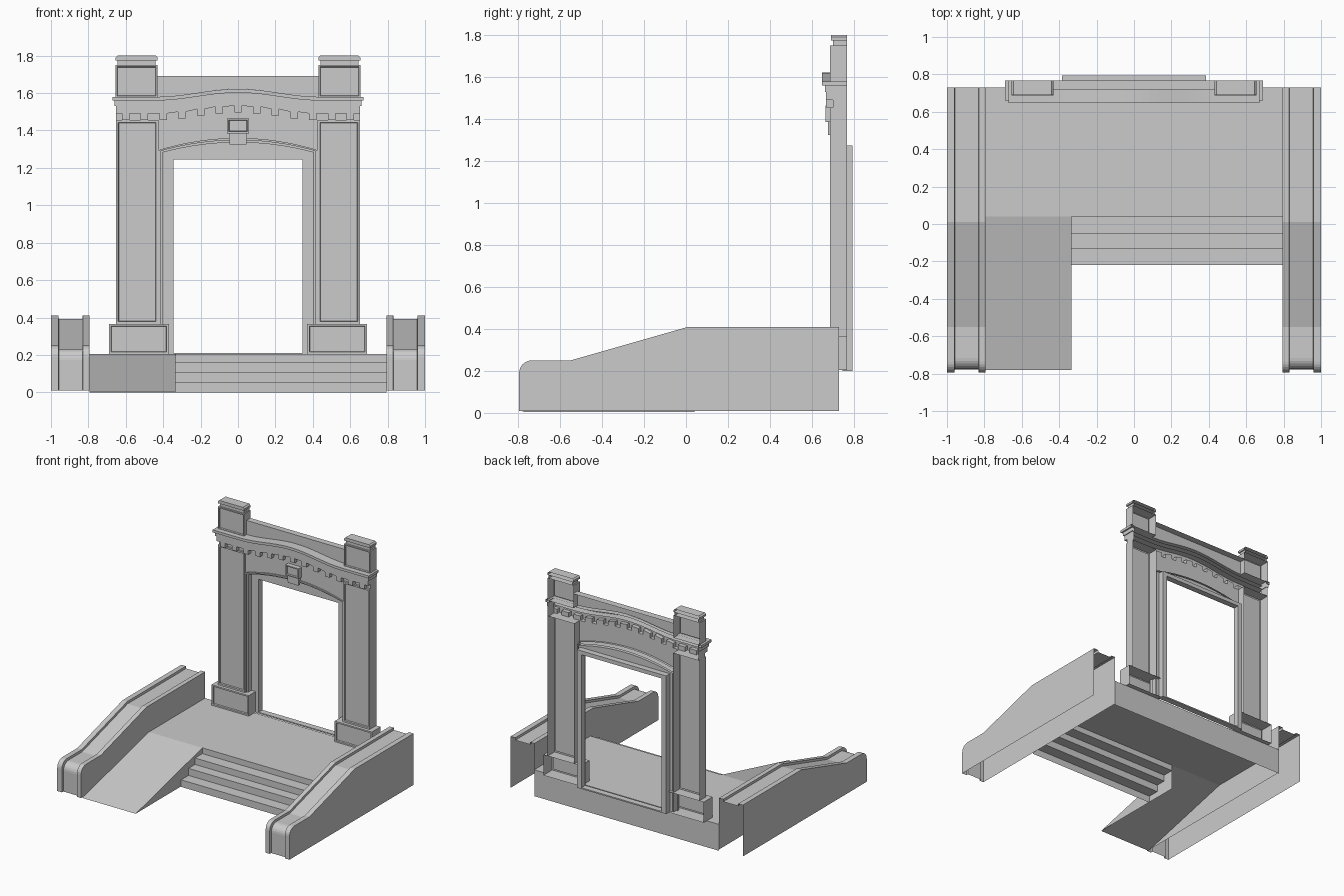
import bpy, bmesh
from math import cos, sin, pi

cube = bpy.data.objects.get("Cube")
if cube:
    bpy.data.objects.remove(cube)

stone = bpy.data.materials.new("pale_grey_stone")
stone.use_nodes = True
stone.diffuse_color = (0.6, 0.6, 0.6, 1)
bsdf = stone.node_tree.nodes["Principled BSDF"]
bsdf.inputs["Base Color"].default_value = (0.6, 0.6, 0.6, 1)
bsdf.inputs["Roughness"].default_value = 0.9


def finish(name, bm):
    mesh = bpy.data.meshes.new(name)
    bm.to_mesh(mesh)
    bm.free()
    mesh.materials.append(stone)
    obj = bpy.data.objects.new(name, mesh)
    bpy.context.collection.objects.link(obj)
    return obj


def relief(name, outline, front, back=None, inset=0, cap=False, mirror=False):
    """Front sheet of an (x, z) outline, with side walls running back."""
    bm = bmesh.new()
    for side in ((1, -1) if mirror else (1,)):
        pts = [(side * x, z) for x, z in outline]
        area = sum(a[0] * b[1] - b[0] * a[1] for a, b in zip(pts, pts[1:] + pts[:1]))
        if area < 0:
            pts.reverse()
        near = [bm.verts.new((x, front, z)) for x, z in pts]
        face = bm.faces.new(near)
        if back is not None:
            far = [bm.verts.new((x, back, z)) for x, z in pts]
            for i in range(len(pts)):
                j = (i + 1) % len(pts)
                bm.faces.new((near[j], near[i], far[i], far[j]))
            if cap:
                bm.faces.new(far[::-1])
        if inset:
            face.normal_update()
            bmesh.ops.inset_region(bm, faces=[face], thickness=inset, depth=0)
            bmesh.ops.inset_region(bm, faces=[face], thickness=0.004, depth=-0.01)
    return finish(name, bm)


def rect(x0, x1, z0, z1):
    return [(x0, z0), (x1, z0), (x1, z1), (x0, z1)]


def ribbon(bm, left, right, x0, x1):
    """Join two (y, z) profiles placed at x0 and x1."""
    a = [bm.verts.new((x0, y, z)) for y, z in left]
    b = [bm.verts.new((x1, y, z)) for y, z in right]
    for i in range(len(a) - 1):
        bm.faces.new((a[i], b[i], b[i + 1], a[i + 1]))


def side_sheet(bm, x, profile):
    bm.faces.new([bm.verts.new((x, y, z)) for y, z in profile])


# Platform, steps and ramp, open underneath
TOP, BACK, SPLIT = 0.205, 0.73, -0.335
steps = [(-0.22, 0), (-0.22, 0.055), (-0.13, 0.055), (-0.13, 0.11),
         (-0.05, 0.11), (-0.05, 0.16), (0.04, 0.16), (0.04, TOP)]
bm = bmesh.new()
ribbon(bm, steps, steps, SPLIT, 0.795)
finish("steps", bm)
bm = bmesh.new()
deck = [(0.04, TOP), (BACK, TOP), (BACK, 0)]
ribbon(bm, deck, deck, -0.795, 0.795)
finish("platform", bm)
bm = bmesh.new()
slope = [(-0.78, 0.005), (0.04, TOP)]
ribbon(bm, slope, slope, -0.795, SPLIT)
side_sheet(bm, SPLIT, slope + [(0.04, 0.005)])
finish("ramp", bm)

# Side walls: two raised rails with a sunken channel between
curve = [(-0.735 - 0.06 * cos(t * pi / 12), 0.19 + 0.06 * sin(t * pi / 12)) for t in range(7)]
rail = [(-0.795, 0.01)] + curve + [(-0.55, 0.25), (0.01, 0.41), (BACK, 0.41)]
channel = [(y + (0.018 if y < -0.7 else 0), z - (0.018 if z > 0.1 else 0)) for y, z in rail]
for side, label in ((1, "left"), (-1, "right")):
    bm = bmesh.new()
    for a, b, p, q in ((0.795, 0.83, rail, rail), (0.83, 0.832, rail, channel),
                       (0.832, 0.958, channel, channel), (0.958, 0.96, channel, rail),
                       (0.96, 1.0, rail, rail)):
        ribbon(bm, p, q, side * a, side * b)
    for x in (0.795, 1.0):
        side_sheet(bm, side * x, rail + [(BACK, 0.01)])
    bmesh.ops.remove_doubles(bm, verts=bm.verts, dist=0.0001)
    bmesh.ops.recalc_face_normals(bm, faces=bm.faces)
    finish(label + "_side_wall", bm)

# Pilasters with panelled pedestals, upper blocks and caps
REAR = 0.768
relief("pedestals", rect(0.37, 0.69, TOP, 0.365), 0.66, REAR, 0.016, mirror=True)
relief("pilasters", rect(0.425, 0.653, 0.365, 1.455), 0.685, REAR, 0.018, mirror=True)
relief("pilaster_returns", rect(0.645, 0.653, 1.455, 1.56), 0.7, REAR, mirror=True)
relief("upper_blocks", rect(0.43, 0.655, 1.575, 1.75), 0.687, REAR, 0.013, mirror=True)
relief("cap_necks", rect(0.44, 0.645, 1.75, 1.775), 0.7, REAR, mirror=True)
cap_outline = [(0.43, 1.775), (0.655, 1.775), (0.655, 1.79), (0.645, 1.8), (0.44, 1.8), (0.43, 1.79)]
relief("caps", cap_outline, 0.69, REAR, mirror=True)


# Curves of the entablature and of the door arch
def rise(x):
    return 0.021 * (1 + cos(pi * x / 0.44)) if abs(x) < 0.44 else 0


def span(half, n=32):
    return [-half + 2 * half * i / n for i in range(n + 1)]


def band(half, low, high):
    xs = span(half)
    return [(x, low + rise(x)) for x in xs] + [(x, high + rise(x)) for x in xs[::-1]]


def arch(half, spring, crown):
    return [(x, spring + (crown - spring) * (1 - (x / half) ** 2)) for x in span(half, 20)]


# Cornice in stepped courses, with returns at the ends
for name, half, low, high, front in (("cornice_top", 0.672, 1.56, 1.58, 0.647),
                                     ("cornice_bed", 0.66, 1.53, 1.56, 0.662)):
    relief(name, band(half, low, high), front, 0.72)
    relief(name + "_returns", rect(0.64, half, low, high), front, REAR, mirror=True)

# Toothed course, its lower edge shared with the spandrel below
teeth = []
pitch, count = 0.1, 13
for i in range(count):
    c = (i - count // 2) * pitch
    for x, drop in ((c - 0.02, 0), (c - 0.02, 1), (c + 0.02, 1), (c + 0.02, 0)):
        teeth.append((x, 1.49 + rise(c) - 0.035 * drop))
edge = [(-0.653, 1.49)] + teeth + [(0.653, 1.49)]
upper = [(x, 1.53 + rise(x)) for x in span(0.653)]
relief("dentil_course", edge + upper[::-1], 0.668, 0.7)
outer = arch(0.425, 1.295, 1.36)
relief("spandrel", [(-0.653, 1.455), (-0.425, 1.455)] + outer
       + [(0.425, 1.455), (0.653, 1.455)] + edge[::-1], 0.7)

# Parapet between the upper blocks
relief("parapet", [(x, 1.58 + rise(x)) for x in span(0.43)] + [(0.43, 1.69), (-0.43, 1.69)], 0.72)
relief("parapet_coping", rect(-0.43, 0.43, 1.686, 1.69), 0.72, REAR)


# Door surround: arched moulding, recessed lining and rear frame
def ring(outside, inside):
    legs = [(outside[0][0], TOP)] + outside + [(outside[-1][0], TOP)]
    hole = [(inside[0][0], TOP)] + inside + [(inside[-1][0], TOP)]
    return legs + hole[::-1]


middle = arch(0.415, 1.29, 1.348)
inner = arch(0.405, 1.282, 1.336)
opening = [(-0.345, 1.245), (0.345, 1.245)]
relief("arch_moulding", ring(outer, middle), 0.69, 0.72)
relief("arch_inner_moulding", ring(middle, inner), 0.705, 0.745)
relief("door_lining", ring(inner, opening), 0.745)
relief("rear_door_frame", ring([(-0.385, 1.275), (0.385, 1.275)], opening), 0.747, 0.793, cap=True)
relief("door_sill", rect(-0.385, 0.385, 0.2, 0.21), 0.745, 0.793, cap=True)

# Keystone in two tiers
relief("keystone", [(-0.045, 1.325), (0.045, 1.325), (0.055, 1.46), (-0.055, 1.46)], 0.677, 0.7)
relief("keystone_head", rect(-0.058, 0.058, 1.385, 1.465), 0.664, 0.7, 0.012)
